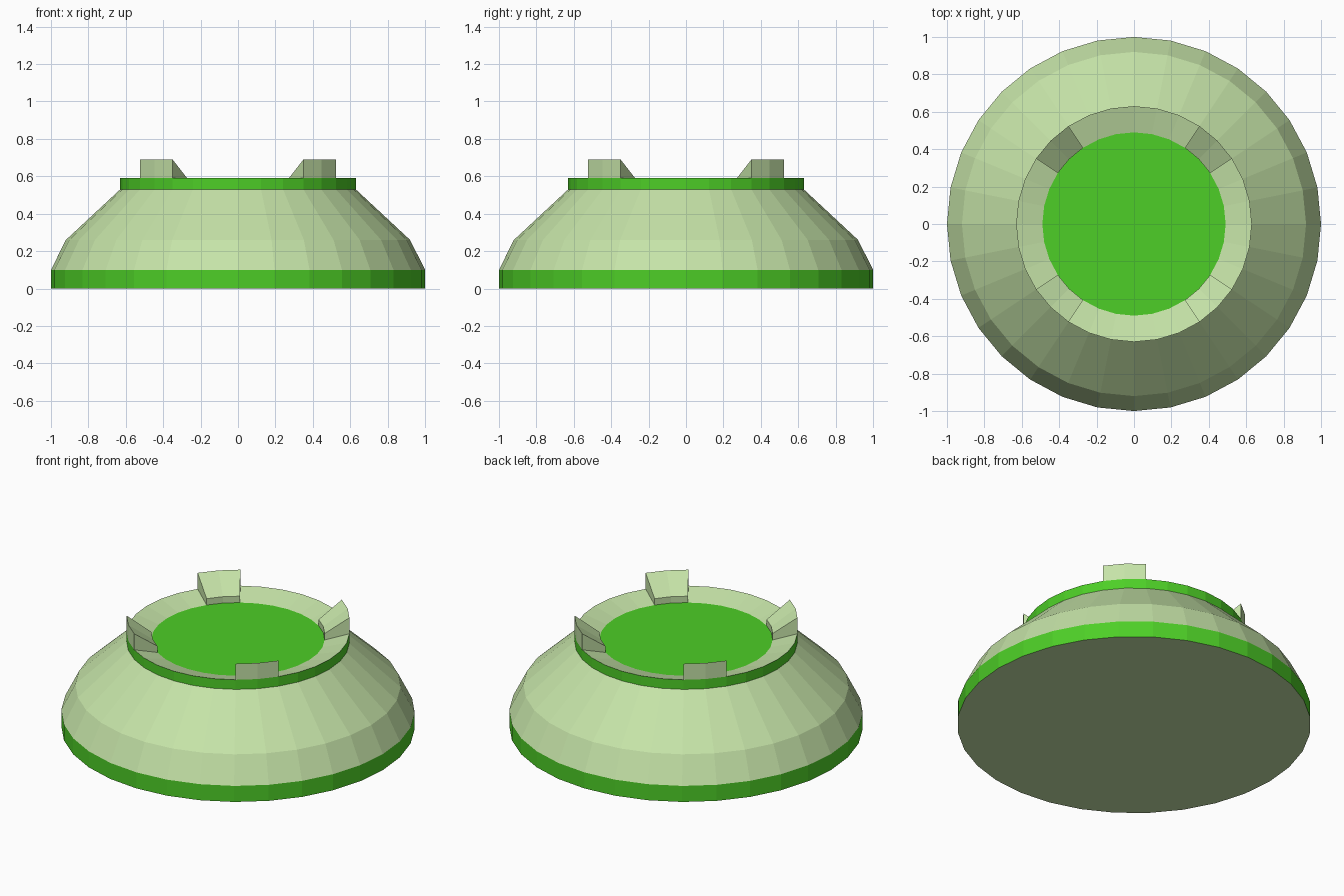
import bpy, bmesh, math

if "Cube" in bpy.data.objects:
    bpy.data.objects.remove(bpy.data.objects["Cube"])

SIDES = 32


def material(name, rgb):
    m = bpy.data.materials.new(name)
    m.diffuse_color = (*rgb, 1)
    m.use_nodes = True
    m.node_tree.nodes["Principled BSDF"].inputs["Base Color"].default_value = m.diffuse_color
    return m


PALE = material("pale_green", (0.56, 0.77, 0.39))
GREEN = material("bright_green", (0.075, 0.62, 0.02))


def pt(i, r, z):
    a = 2 * math.pi * i / SIDES
    return (r * math.cos(a), r * math.sin(a), z)


def finish(bm, name, mat):
    bmesh.ops.remove_doubles(bm, verts=bm.verts, dist=1e-5)
    me = bpy.data.meshes.new(name)
    bm.to_mesh(me)
    bm.free()
    me.materials.append(mat)
    ob = bpy.data.objects.new(name, me)
    bpy.context.collection.objects.link(ob)
    return ob


def face(bm, *points):
    return bm.faces.new([bm.verts.new(p) for p in points])


def strip(bm, i, profile):
    """One sector of a lathed surface; profile runs outside-up, then inwards."""
    for (r0, z0), (r1, z1) in zip(profile, profile[1:]):
        face(bm, pt(i, r0, z0), pt(i + 1, r0, z0), pt(i + 1, r1, z1), pt(i, r1, z1))


def lathe(name, profile, mat):
    bm = bmesh.new()
    for i in range(SIDES):
        strip(bm, i, profile)
    return finish(bm, name, mat)


def disc(name, r, z, mat, up):
    bm = bmesh.new()
    order = range(SIDES) if up else reversed(range(SIDES))
    face(bm, *[pt(i, r, z) for i in order])
    return finish(bm, name, mat)


# Underside, bands and sloping shell
disc("underside", 1.0, 0, PALE, False)
lathe("base_band", [(1, 0), (1, 0.1)], GREEN)
lathe("shell", [(1, 0.1), (0.92, 0.26), (0.63, 0.53)], PALE)
lathe("rim_band", [(0.63, 0.53), (0.63, 0.59)], GREEN)

# Dished rim with four wedge lugs, each two sectors wide on the diagonals
OUT, INN = (0.63, 0.59), (0.49, 0.55)
OUT_TOP, INN_TOP = (0.63, 0.69), (0.49, 0.59)
bm = bmesh.new()
for i in range(SIDES):
    k = i % 8
    if k in (3, 4):
        strip(bm, i, [OUT, OUT_TOP, INN_TOP, INN])
        ends = [OUT, OUT_TOP, INN_TOP, INN]
        if k == 3:
            face(bm, *[pt(i, *p) for p in ends])
        else:
            face(bm, *[pt(i + 1, *p) for p in reversed(ends)])
    else:
        strip(bm, i, [OUT, INN])
finish(bm, "dished_rim_with_lugs", PALE)

# Central panel
disc("top_panel", 0.49, 0.55, GREEN, True)
